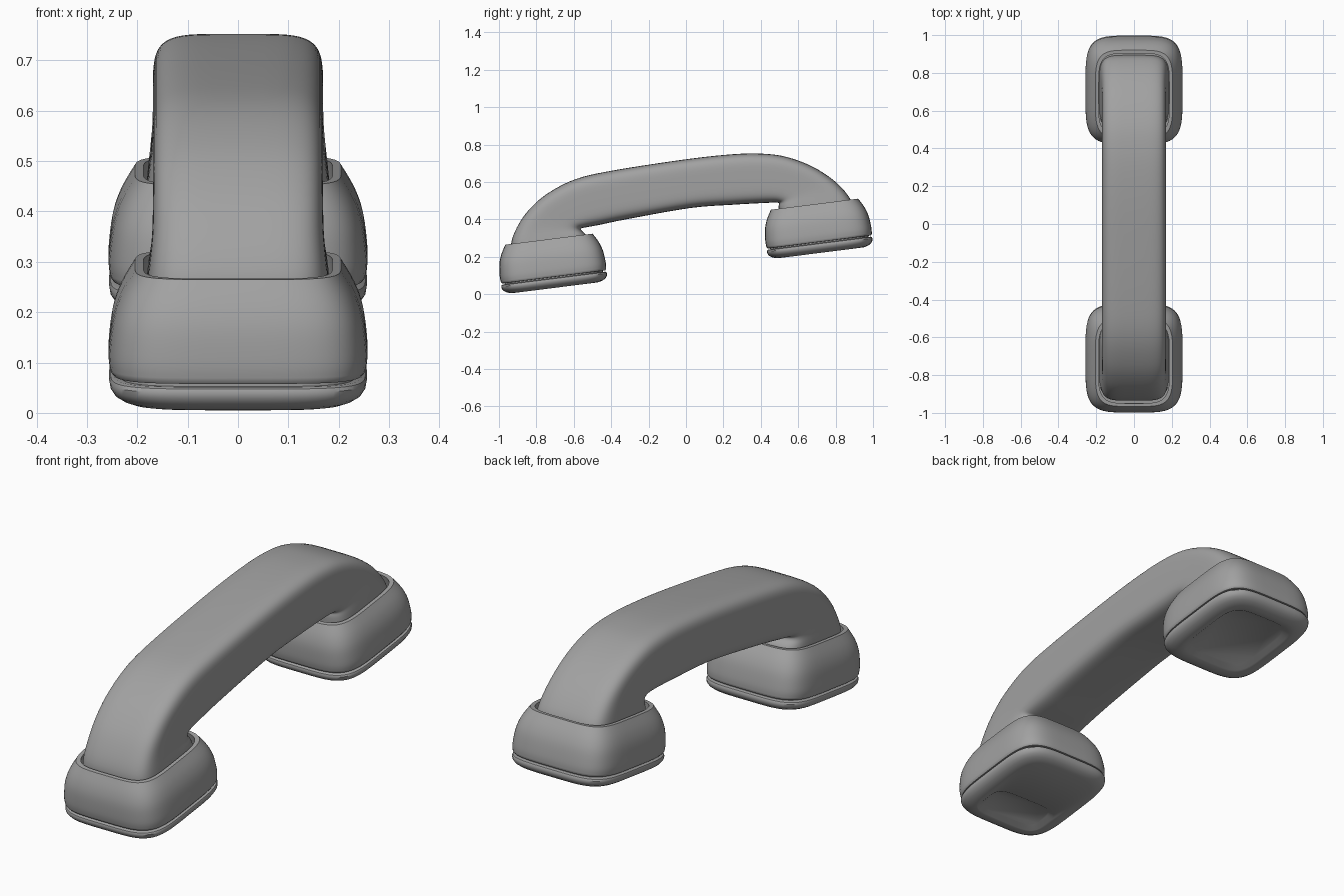
import bpy
import bmesh
import math
from mathutils import Vector, Matrix

if "Cube" in bpy.data.objects:
    bpy.data.objects.remove(bpy.data.objects["Cube"], do_unlink=True)

TILT = math.radians(7.2)
SIDES = 64

grey = bpy.data.materials.new("grey plastic")
grey.use_nodes = True
COLOUR = (0.36, 0.36, 0.36, 1)
grey.diffuse_color = COLOUR
grey.node_tree.nodes["Principled BSDF"].inputs["Base Color"].default_value = COLOUR


def rounded(n):
    """Unit rounded square as a list of (a, b) pairs."""
    pts = []
    for i in range(SIDES):
        t = 2 * math.pi * (i + 0.5) / SIDES
        c, s = math.cos(t), math.sin(t)
        pts.append((math.copysign(abs(c) ** (2 / n), c),
                    math.copysign(abs(s) ** (2 / n), s)))
    return pts


def loft(name, rings, matrix=Matrix()):
    """Skin closed rings of points into a capped solid."""
    bm = bmesh.new()
    loops = [[bm.verts.new(matrix @ p) for p in ring] for ring in rings]
    for low, high in zip(loops, loops[1:]):
        for i in range(SIDES):
            j = (i + 1) % SIDES
            bm.faces.new((low[i], low[j], high[j], high[i]))
    bm.faces.new(loops[0])
    bm.faces.new(loops[-1])
    bmesh.ops.recalc_face_normals(bm, faces=bm.faces)
    mesh = bpy.data.meshes.new(name)
    bm.to_mesh(mesh)
    bm.free()
    obj = bpy.data.objects.new(name, mesh)
    bpy.context.collection.objects.link(obj)
    mesh.materials.append(grey)
    bpy.ops.object.select_all(action="DESELECT")
    obj.select_set(True)
    bpy.context.view_layer.objects.active = obj
    bpy.ops.object.shade_smooth_by_angle(angle=math.radians(38))
    return obj


def smooth_rows(rows, steps):
    """Catmull-Rom interpolation of rows of numbers."""
    out = []
    ext = [rows[0]] + rows + [rows[-1]]
    for a, b, c, d in zip(ext, ext[1:], ext[2:], ext[3:]):
        for k in range(steps):
            t = k / steps
            out.append([0.5 * (2 * q + (r - p) * t + (2 * p - 5 * q + 4 * r - s) * t ** 2
                               + (3 * q - p - 3 * r + s) * t ** 3)
                        for p, q, r, s in zip(a, b, c, d)])
    return out + [rows[-1]]


def flat_ring(height, half_x, half_y, shift=0):
    return [Vector((a * half_x, b * half_y + shift, height)) for a, b in rounded(4.5)]


# Cups: shell with an open rim, and a base disc with a recessed panel
shell = smooth_rows([(0.066, 0.255, 0.284), (0.10, 0.257, 0.286), (0.165, 0.249, 0.279),
                     (0.215, 0.232, 0.262), (0.262, 0.205, 0.235)], 4)
shell = ([(0.045, 0.235, 0.265), (0.058, 0.235, 0.265), (0.059, 0.250, 0.279)] + shell
         + [(0.262, 0.188, 0.218), (0.205, 0.195, 0.225)])
disc = [(0, 0.200, 0.230), (0.003, 0.216, 0.246), (0.009, 0.232, 0.262), (0.018, 0.246, 0.275),
        (0.030, 0.254, 0.283), (0.042, 0.256, 0.285), (0.049, 0.253, 0.282),
        (0.052, 0.247, 0.276), (0.052, 0.23, 0.26)]


def cup(name, y, z, panel_x, panel_y, shift):
    place = Matrix.Translation((0, y, z)) @ Matrix.Rotation(TILT, 4, "X")
    loft(name + "_cup", [flat_ring(*r) for r in shell], place)
    panel = [flat_ring(0.015, panel_x - 0.02, panel_y - 0.02, shift),
             flat_ring(0, panel_x, panel_y, shift)]
    loft(name + "_base", panel + [flat_ring(*r) for r in disc], place)


cup("mouthpiece", -0.70, 0.034, 0.175, 0.095, -0.125)
cup("earpiece", 0.72, 0.221, 0.18, 0.20, 0)

# Handle stations: outer y, z, inner y, z, half width
stations = [(-0.925, 0.20, -0.515, 0.25, 0.185),
            (-0.935, 0.27, -0.535, 0.315, 0.178),
            (-0.905, 0.355, -0.558, 0.340, 0.171),
            (-0.845, 0.445, -0.558, 0.352, 0.169),
            (-0.745, 0.535, -0.535, 0.357, 0.169),
            (-0.59, 0.615, -0.46, 0.371, 0.169),
            (-0.38, 0.663, -0.32, 0.400, 0.169),
            (0, 0.721, 0.02, 0.460, 0.169),
            (0.25, 0.748, 0.25, 0.478, 0.169),
            (0.41, 0.751, 0.39, 0.486, 0.169),
            (0.54, 0.733, 0.455, 0.489, 0.169),
            (0.68, 0.680, 0.485, 0.489, 0.169),
            (0.80, 0.600, 0.497, 0.485, 0.171),
            (0.878, 0.510, 0.495, 0.463, 0.178),
            (0.895, 0.44, 0.50, 0.39, 0.185)]

rings = []
for oy, oz, iy, iz, half in smooth_rows(stations, 5):
    outer, inner = Vector((0, oy, oz)), Vector((0, iy, iz))
    mid, arm = (outer + inner) / 2, (outer - inner) / 2
    rings.append([mid + arm * b + Vector((a * half, 0, 0)) for a, b in rounded(5)])
loft("handle", rings)
